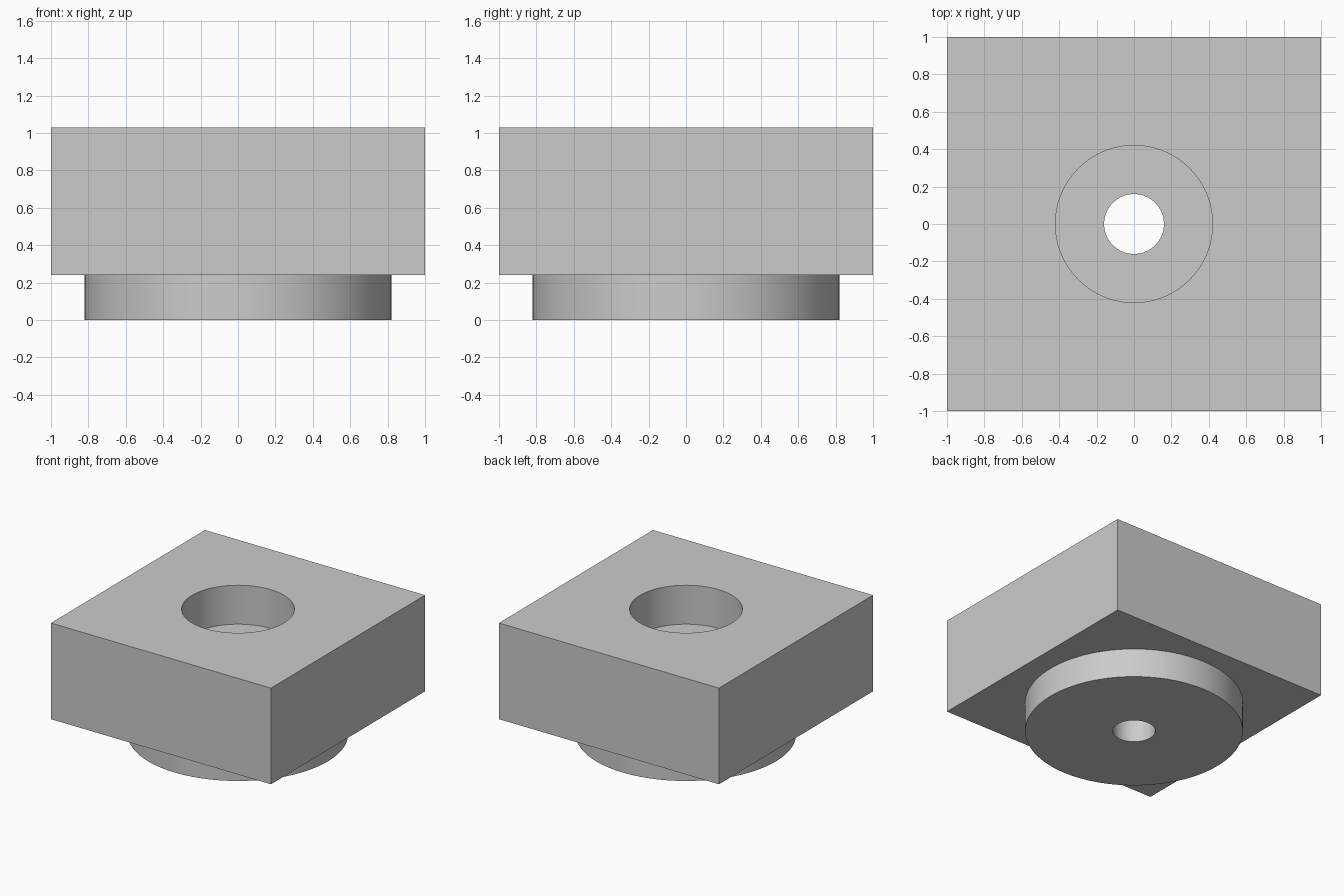
import bpy
import math

if "Cube" in bpy.data.objects:
    bpy.data.objects.remove(bpy.data.objects["Cube"], do_unlink=True)

HEIGHT = 1.03       # overall height
COLLAR_TOP = 0.24   # underside of the square block
BORE_FLOOR = 0.71   # floor of the wide recess

grey = bpy.data.materials.new("plain_grey")
grey.use_nodes = True
colour = (0.6, 0.6, 0.6, 1)
grey.diffuse_color = colour
grey.node_tree.nodes["Principled BSDF"].inputs["Base Color"].default_value = colour


def cylinder(name, radius, low, high):
    bpy.ops.mesh.primitive_cylinder_add(
        vertices=96, radius=radius, depth=high - low, location=(0, 0, (low + high) / 2))
    part = bpy.context.object
    part.name = name
    part.data.materials.append(grey)
    return part


def combine(target, tool, operation):
    mod = target.modifiers.new(tool.name, "BOOLEAN")
    mod.operation = operation
    mod.solver = "EXACT"
    mod.object = tool
    bpy.ops.object.select_all(action="DESELECT")
    target.select_set(True)
    bpy.context.view_layer.objects.active = target
    bpy.ops.object.modifier_apply(modifier=mod.name)
    bpy.data.objects.remove(tool, do_unlink=True)


# Square block
bpy.ops.mesh.primitive_cube_add(size=1, location=(0, 0, (HEIGHT + COLLAR_TOP) / 2))
block = bpy.context.object
block.name = "square_block_with_collar"
block.scale = (2, 2, HEIGHT - COLLAR_TOP)
bpy.ops.object.transform_apply(location=True, rotation=False, scale=True)
block.data.materials.append(grey)

# Round collar below, then the wide recess and the narrow through hole
combine(block, cylinder("collar", 0.82, 0, COLLAR_TOP + 0.1), "UNION")
combine(block, cylinder("recess_cutter", 0.42, BORE_FLOOR, HEIGHT + 0.1), "DIFFERENCE")
combine(block, cylinder("hole_cutter", 0.16, -0.1, HEIGHT), "DIFFERENCE")

bpy.ops.object.shade_smooth_by_angle(angle=math.radians(30))
